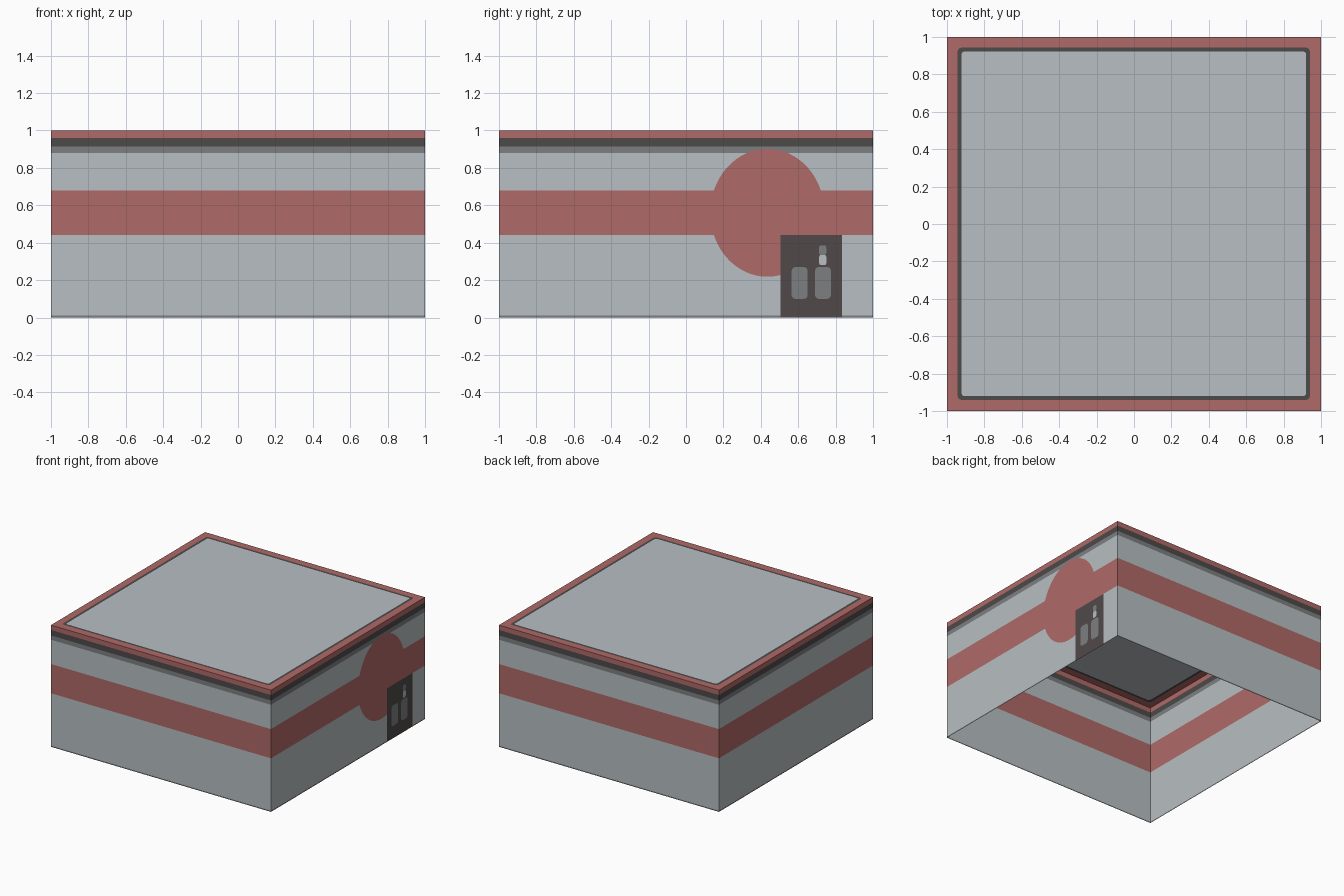
import bpy
import math
from mathutils import Vector
from mathutils.geometry import delaunay_2d_cdt

if "Cube" in bpy.data.objects:
    bpy.data.objects.remove(bpy.data.objects["Cube"])

# Flat colours (linear)
COLOURS = {
    "pale_grey": (0.475, 0.520, 0.540),
    "brick_red": (0.430, 0.142, 0.135),
    "charcoal": (0.075, 0.068, 0.068),
    "mid_grey": (0.205, 0.212, 0.220),
    "door_brown": (0.082, 0.066, 0.068),
}
NAMES = list(COLOURS)
MATS = []
for name, rgb in COLOURS.items():
    m = bpy.data.materials.new(name)
    m.diffuse_color = (*rgb, 1)
    m.use_nodes = True
    m.node_tree.nodes["Principled BSDF"].inputs["Base Color"].default_value = m.diffuse_color
    MATS.append(m)


# Convex, counter-clockwise outlines
def rect(x0, x1, y0, y1, r=0.0):
    if r == 0:
        return [(x0, y0), (x1, y0), (x1, y1), (x0, y1)]
    corners = [(x1 - r, y1 - r, 0), (x0 + r, y1 - r, 90),
               (x0 + r, y0 + r, 180), (x1 - r, y0 + r, 270)]
    return [(cx + r * math.cos(math.radians(a + s)), cy + r * math.sin(math.radians(a + s)))
            for cx, cy, a in corners for s in (0, 30, 60, 90)]


def ellipse(cx, cy, a, b, n=64):
    return [(cx + a * math.cos(math.tau * i / n), cy + b * math.sin(math.tau * i / n))
            for i in range(n)]


def inside(p, poly):
    return all((b[0] - a[0]) * (p.y - a[1]) - (b[1] - a[1]) * (p.x - a[0]) >= -1e-6
               for a, b in zip(poly, poly[1:] + poly[:1]))


# Flat panel cut along all outlines; the last outline holding a face colours it
def panel(name, regions, place):
    pts, edges = [], []
    for poly, _ in regions:
        k, n = len(pts), len(poly)
        pts += [Vector(p) for p in poly]
        edges += [(k + i, k + (i + 1) % n) for i in range(n)]
    verts, _, faces, *_ = delaunay_2d_cdt(pts, edges, [], 0, 1e-5)
    mesh = bpy.data.meshes.new(name)
    mesh.from_pydata([place(v.x, v.y) for v in verts], [], [list(f) for f in faces])
    for m in MATS:
        mesh.materials.append(m)
    for f, poly in zip(faces, mesh.polygons):
        c = sum((verts[i] for i in f), Vector((0, 0))) / len(f)
        for outline, colour in regions:
            if inside(c, outline):
                poly.material_index = NAMES.index(colour)
    bpy.context.collection.objects.link(bpy.data.objects.new(name, mesh))


# Horizontal bands shared by every wall
levels = [0, 0.01, 0.44, 0.68, 0.88, 0.915, 0.96, 1.0]
band_colours = ["mid_grey", "pale_grey", "brick_red", "pale_grey",
                "mid_grey", "charcoal", "brick_red"]
bands = [(rect(-1, 1, lo, hi), c) for lo, hi, c in zip(levels, levels[1:], band_colours)]

# Right wall: round red sign and a door with panels and a handle
door = [
    (ellipse(0.435, 0.56, 0.305, 0.342), "brick_red"),
    (rect(0.505, 0.835, 0, 0.44), "door_brown"),
    (rect(0.565, 0.65, 0.10, 0.27, 0.02), "mid_grey"),
    (rect(0.69, 0.775, 0.10, 0.27, 0.02), "mid_grey"),
    (rect(0.712, 0.75, 0.335, 0.385, 0.01), "mid_grey"),
    (rect(0.712, 0.75, 0.28, 0.335, 0.01), "pale_grey"),
]

panel("front_wall", bands, lambda u, v: (u, -1, v))
panel("back_wall", bands, lambda u, v: (-u, 1, v))
panel("left_wall", bands, lambda u, v: (-1, -u, v))
panel("right_wall", bands + door, lambda u, v: (1, u, v))

# Flat roof with red border and dark seam; the underside is left open
panel("roof", [
    (rect(-1, 1, -1, 1), "brick_red"),
    (rect(-0.943, 0.94, -0.94, 0.943, 0.02), "charcoal"),
    (rect(-0.922, 0.92, -0.92, 0.922, 0.015), "pale_grey"),
], lambda u, v: (u, v, 1))
